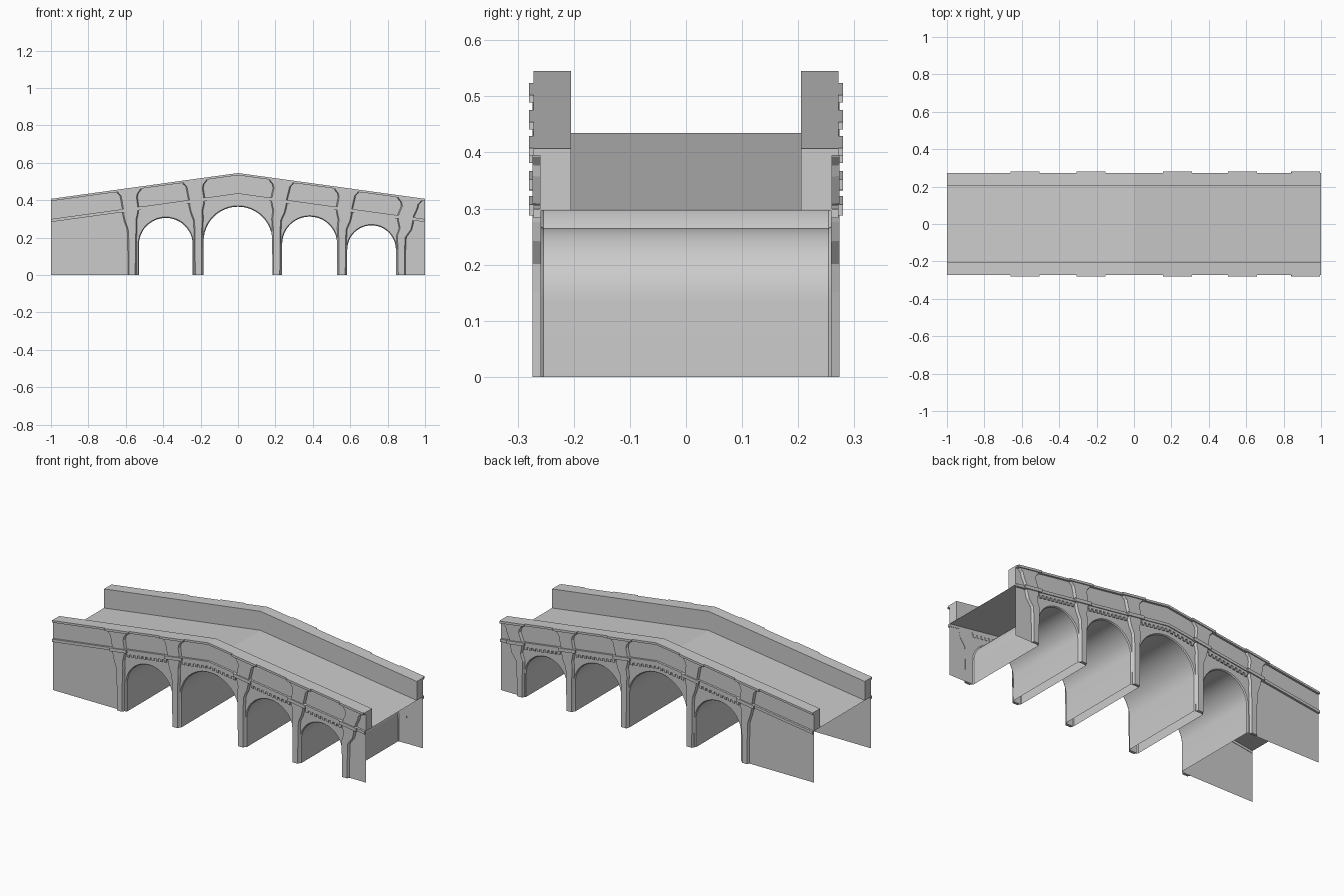
import bpy, bmesh, math

if "Cube" in bpy.data.objects:
    bpy.data.objects.remove(bpy.data.objects["Cube"])

ARCHES = [(-0.530, -0.242, 0.305), (-0.184, 0.184, 0.365),
          (0.236, 0.530, 0.312), (0.584, 0.844, 0.265)]
# (centre at foot, centre at parapet)
PIERS = [(-0.566, -0.582), (-0.212, -0.230), (0.207, 0.232),
         (0.557, 0.580), (0.873, 0.918)]
SLOPE, CROWN, PARAPET = 0.138, 0.435, 0.11
WALL_Y, FACE_Y, CAP_Y = 0.260, 0.272, 0.280


def deck(x):
    return CROWN - SLOPE * abs(x)


def finish(name, bm, smooth=False):
    bmesh.ops.recalc_face_normals(bm, faces=bm.faces)
    me = bpy.data.meshes.new(name)
    bm.to_mesh(me)
    bm.free()
    ob = bpy.data.objects.new(name, me)
    bpy.context.collection.objects.link(ob)
    if smooth:
        bpy.context.view_layer.objects.active = ob
        ob.select_set(True)
        bpy.ops.object.shade_smooth_by_angle(angle=math.radians(30))
        ob.select_set(False)


def loft(bm, rows, closed=False, caps=False):
    vs = [[bm.verts.new(p) for p in r] for r in rows]
    n = len(rows[0])
    for a, b in zip(vs, vs[1:]):
        for i in range(n if closed else n - 1):
            j = (i + 1) % n
            bm.faces.new((a[i], a[j], b[j], b[i]))
    if caps:
        bm.faces.new(vs[0])
        bm.faces.new(vs[-1])


def band(bm, x0, x1, y0, y1, d0, d1):
    """Bar following the road slope, on both sides; d0/d1 are above the deck."""
    xs = [x0, 0, x1] if x0 < 0 < x1 else [x0, x1]
    for s in (-1, 1):
        loft(bm, [[(x, s * y0, deck(x) + d0), (x, s * y1, deck(x) + d0),
                   (x, s * y1, deck(x) + d1), (x, s * y0, deck(x) + d1)]
                  for x in xs], True, True)


def arch_points(x0, x1, top, grow=0.0, n=24):
    c, r = (x0 + x1) / 2, (x1 - x0) / 2
    pts = [(c - r * math.cos(math.pi * i / n),
            top - r + r * math.sin(math.pi * i / n)) for i in range(n + 1)]
    pts = [(x0, 0)] + pts + [(x1, 0)]
    if grow:
        k = (r + grow) / r
        pts = [(c + (x - c) * k, z if z <= top - r else top - r + (z - top + r) * k)
               for x, z in pts]
    return pts


# Side walls pierced by the arches
bm = bmesh.new()
for s in (-1, 1):
    low = [(-1, 0)]
    for a in ARCHES:
        low += arch_points(*a, grow=0.005)
    low.append((1, 0))
    for (xa, za), (xb, zb) in zip(low, low[1:]):
        if xb - xa > 1e-5:
            loft(bm, [[(xa, s * WALL_Y, za), (xa, s * WALL_Y, deck(xa))],
                      [(xb, s * WALL_Y, zb), (xb, s * WALL_Y, deck(xb))]])
bmesh.ops.remove_doubles(bm, verts=bm.verts, dist=1e-5)
finish("side_walls", bm)

# Arch barrels with chamfered mouths
bm = bmesh.new()
for a in ARCHES:
    inner, outer = arch_points(*a), arch_points(*a, grow=0.005)
    loft(bm, [[(x, y, z) for x, z in pts] for y, pts in
              ((-WALL_Y, outer), (-0.254, inner), (0.254, inner), (WALL_Y, outer))])
finish("arch_barrels", bm, True)

# Road deck sheet
bm = bmesh.new()
loft(bm, [[(x, -WALL_Y, deck(x)), (x, WALL_Y, deck(x))] for x in (-1, 0, 1)])
finish("road_deck", bm)

# Parapets
bm = bmesh.new()
band(bm, -1, 1, 0.205, WALL_Y, 0, PARAPET)
finish("parapets", bm)

# Coping and string course
bm = bmesh.new()
band(bm, -1, 1, WALL_Y - 0.002, FACE_Y, PARAPET - 0.012, PARAPET)
finish("coping", bm)
bm = bmesh.new()
band(bm, -1, 1, WALL_Y - 0.002, FACE_Y, -0.014, 0.002)
finish("string_course", bm)

# Pilasters: slim on the pier, flaring at the string course and under the cap
bm = bmesh.new()
caps = bmesh.new()
for foot, head in PIERS:
    mid = (foot + head) / 2
    # centre, half width, offset from deck (None = ground)
    prof = [(foot, 0.023, None), (foot, 0.025, -0.16), (foot, 0.028, -0.11),
            (mid, 0.035, -0.065), (mid, 0.043, -0.03), (mid, 0.045, 0.0),
            (head, 0.046, 0.055), (head, 0.050, 0.075), (head, 0.065, 0.092),
            (head, 0.067, PARAPET - 0.01)]
    for s in (-1, 1):
        rows = []
        for c, h, d in prof:
            sect = [(c - h, WALL_Y - 0.002), (c - h + 0.007, FACE_Y + 0.002),
                    (c + h - 0.007, FACE_Y + 0.002), (c + h, WALL_Y - 0.002)]
            rows.append([(x, s * y, 0 if d is None else deck(x) + d) for x, y in sect])
        loft(bm, rows, True, True)
    band(caps, head - 0.077, min(head + 0.077, 1), WALL_Y, CAP_Y,
         PARAPET - 0.013, PARAPET)
    band(caps, mid - 0.055, mid + 0.055, WALL_Y, CAP_Y, -0.016, 0.003)
finish("pilasters", bm)
finish("pilaster_caps", caps)

# Corbel band with small blocks over each arch
bm = bmesh.new()
for (x0, x1, top), (pa, pb) in zip(ARCHES, zip(PIERS, PIERS[1:])):
    a, b = sum(pa) / 2 + 0.045, sum(pb) / 2 - 0.045
    band(bm, a, b, WALL_Y - 0.002, 0.267, -0.027, -0.014)
    n = round((b - a) / 0.027)
    step = (b - a) / n
    for i in range(n):
        c = a + (i + 0.5) * step
        if abs(c) < 0.007:
            c = 0
        band(bm, c - 0.007, c + 0.007, WALL_Y - 0.002, 0.267, -0.042, -0.026)
finish("corbel_blocks", bm)
